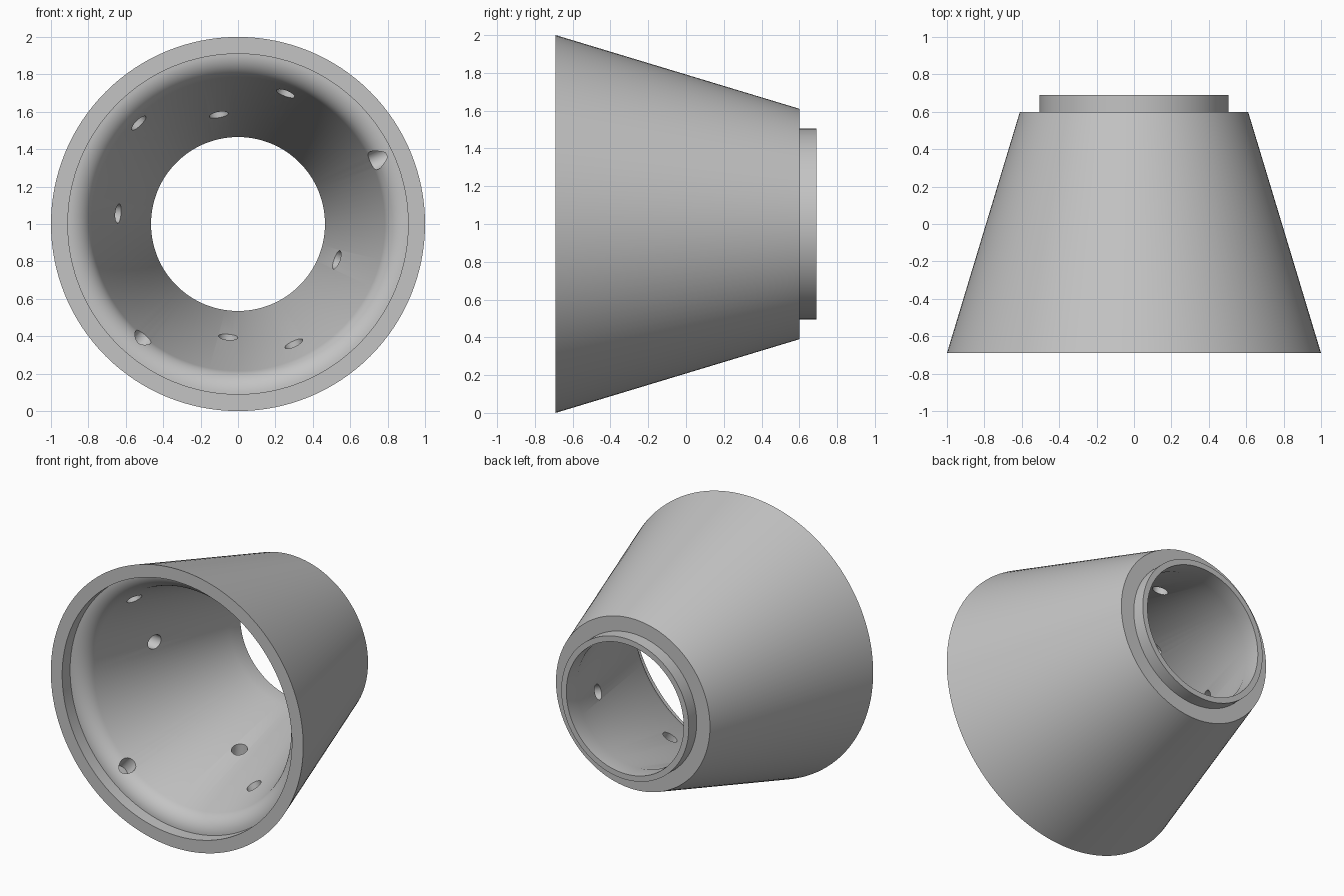
import bpy, bmesh, math
from mathutils import Matrix, Vector

cube = bpy.data.objects.get("Cube")
if cube:
    bpy.data.objects.remove(cube)

SEGMENTS = 128
AXIS_HEIGHT = 1.0

grey = bpy.data.materials.new("light_grey")
grey.use_nodes = True
colour = (0.55, 0.55, 0.55, 1)
grey.diffuse_color = colour
grey.node_tree.nodes["Principled BSDF"].inputs["Base Color"].default_value = colour


def make_object(name, bm):
    bmesh.ops.recalc_face_normals(bm, faces=bm.faces)
    mesh = bpy.data.meshes.new(name)
    bm.to_mesh(mesh)
    bm.free()
    mesh.materials.append(grey)
    obj = bpy.data.objects.new(name, mesh)
    bpy.context.collection.objects.link(obj)
    return obj


def lathe(name, profile):
    """Revolve closed (radius, y) profile about the horizontal axis."""
    bm = bmesh.new()
    verts = [bm.verts.new((r, y, AXIS_HEIGHT)) for r, y in profile]
    edges = [bm.edges.new((v, verts[(i + 1) % len(verts)])) for i, v in enumerate(verts)]
    bmesh.ops.spin(bm, geom=verts + edges, cent=(0, 0, AXIS_HEIGHT), axis=(0, 1, 0),
                   angle=math.tau, steps=SEGMENTS, use_merge=True)
    bmesh.ops.remove_doubles(bm, verts=bm.verts, dist=1e-5)
    return make_object(name, bm)


# Outer cone, stepped neck and front lip
outer = [(0.465, 0.69), (0.505, 0.69), (0.505, 0.60), (0.61, 0.60), (1.0, -0.69), (0.91, -0.69)]

# Rounded mouth behind the lip, running tangent into the tapered bore
ROUND, LIP_R, LIP_Y = 0.13, 0.91, -0.60
mouth = []
for i in range(13):
    a = math.radians(90 - 73.5 * i / 12)
    mouth.append((LIP_R - ROUND * math.cos(a), LIP_Y + ROUND * (1 - math.sin(a))))
bore_end = (0.465, 0.57)
body = lathe("tapered_housing", outer + mouth + [bore_end])

# Blind radial holes in the bore wall: (angle in degrees, position along the axis)
holes = [(25, -0.545), (70, -0.366), (100, 0.139), (134.5, -0.413), (175, -0.03),
         (230, -0.52), (265, 0.092), (295, -0.245), (340, 0.24)]
mouth_r, mouth_y = mouth[-1]
bm = bmesh.new()
for degrees, y in holes:
    a = math.radians(degrees)
    out = Vector((math.cos(a), 0, math.sin(a)))
    t = max(0, (y - mouth_y) / (bore_end[1] - mouth_y))
    wall = mouth_r + (bore_end[0] - mouth_r) * t
    place = Matrix.Translation(out * wall + Vector((0, y, AXIS_HEIGHT)))
    turn = out.to_track_quat('Z', 'Y').to_matrix().to_4x4()
    bmesh.ops.create_cone(bm, cap_ends=True, segments=32, radius1=0.052, radius2=0.052,
                          depth=0.18, matrix=place @ turn)
cutter = make_object("hole_cutter", bm)
cutter.hide_render = True

cut = body.modifiers.new("holes", 'BOOLEAN')
cut.operation = 'DIFFERENCE'
cut.solver = 'EXACT'
cut.object = cutter

bpy.ops.object.select_all(action='DESELECT')
body.select_set(True)
bpy.context.view_layer.objects.active = body
bpy.ops.object.modifier_apply(modifier=cut.name)
bpy.data.objects.remove(cutter)
bpy.ops.object.shade_smooth_by_angle(angle=math.radians(30))
